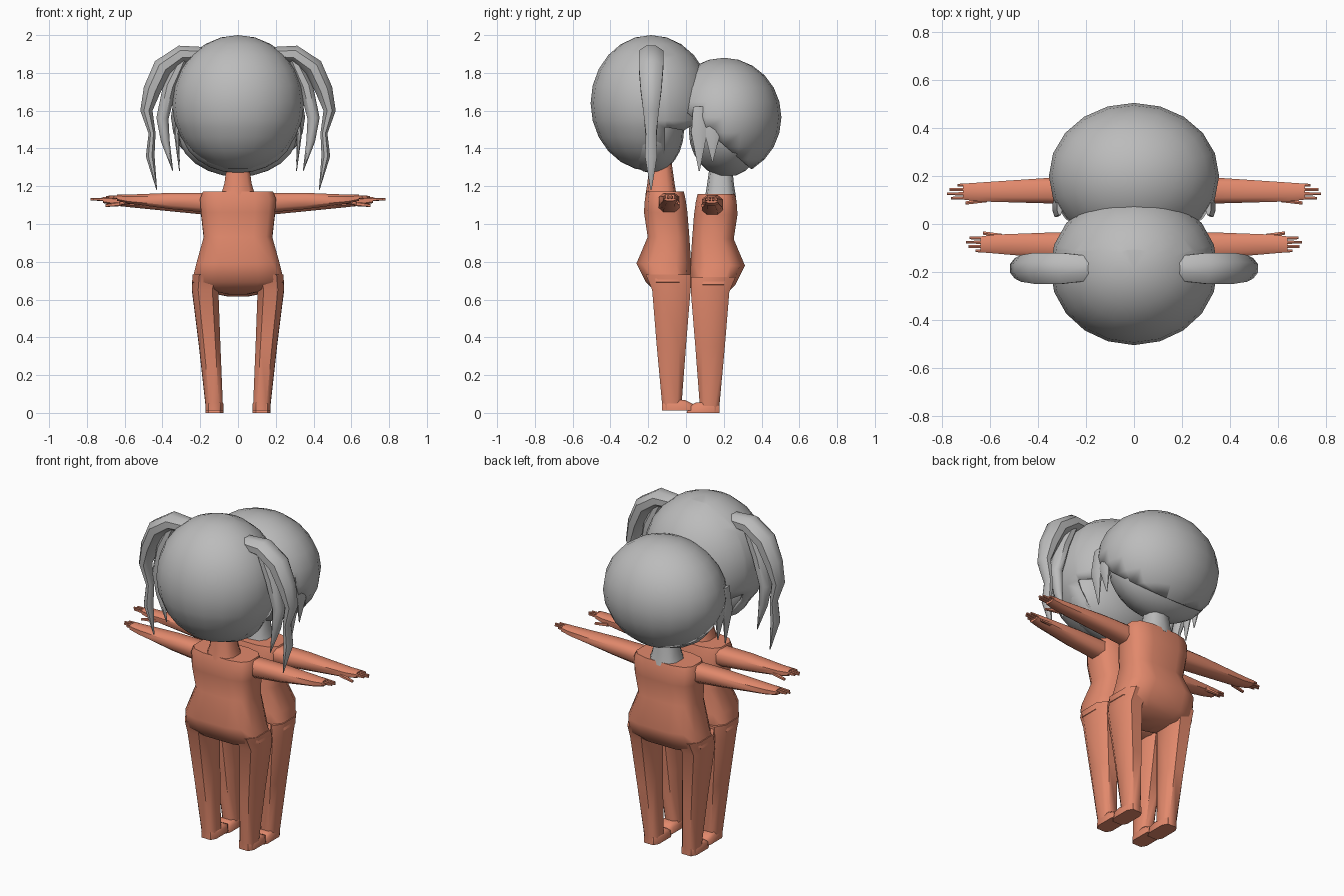
import bpy, bmesh, math
from mathutils import Vector, Matrix

cube = bpy.data.objects.get("Cube")
if cube:
    bpy.data.objects.remove(cube)


def material(name, rgb):
    m = bpy.data.materials.new(name)
    m.use_nodes = True
    col = (*rgb, 1)
    m.diffuse_color = col
    m.node_tree.nodes["Principled BSDF"].inputs["Base Color"].default_value = col
    return m


GREY = material("soft grey", (0.5, 0.5, 0.5))
SKIN = material("terracotta skin", (0.76, 0.25, 0.15))


def finish(bm, name, mat, place, angle=50):
    bmesh.ops.recalc_face_normals(bm, faces=bm.faces)
    bm.transform(place)
    mesh = bpy.data.meshes.new(name)
    bm.to_mesh(mesh)
    bm.free()
    mesh.materials.append(mat)
    ob = bpy.data.objects.new(name, mesh)
    bpy.context.collection.objects.link(ob)
    bpy.ops.object.select_all(action='DESELECT')
    ob.select_set(True)
    bpy.context.view_layer.objects.active = ob
    bpy.ops.object.shade_smooth_by_angle(angle=math.radians(angle))
    return ob


def loft(name, rings, mat, place, sides=10, power=0.7):
    """Skin rings given as (centre, half axis u, half axis v)."""
    bm = bmesh.new()
    loops = []
    for c, u, v in rings:
        loop = []
        for i in range(sides):
            a = 2 * math.pi * (i + 0.5) / sides
            cu, sv = (math.copysign(abs(f) ** power, f) for f in (math.cos(a), math.sin(a)))
            loop.append(bm.verts.new(Vector(c) + Vector(u) * cu + Vector(v) * sv))
        loops.append(loop)
    for a, b in zip(loops, loops[1:]):
        for i in range(sides):
            j = (i + 1) % sides
            bm.faces.new((a[i], a[j], b[j], b[i]))
    bm.faces.new(loops[0])
    bm.faces.new(loops[-1])
    return finish(bm, name, mat, place)


def upright(name, rows, mat, place, **kw):
    """Rows of (height, x min, x max, y min, y max)."""
    rings = [(((a + b) / 2, (c + d) / 2, z), ((b - a) / 2, 0, 0), (0, (d - c) / 2, 0))
             for z, a, b, c, d in rows]
    return loft(name, rings, mat, place, **kw)


def sideways(name, rows, s, mat, place, **kw):
    """Rows of (x, y min, y max, z min, z max), on side s."""
    rings = [((s * x, (a + b) / 2, (c + d) / 2), (0, (b - a) / 2, 0), (0, 0, (d - c) / 2))
             for x, a, b, c, d in rows]
    return loft(name, rings, mat, place, **kw)


def strand(name, path, s, y, mat, place):
    """Tapered lock of hair along points of (x, z, thickness, depth)."""
    rings = []
    for i, (x, z, t, d) in enumerate(path):
        p, q = path[max(i - 1, 0)], path[min(i + 1, len(path) - 1)]
        n = Vector((-(q[1] - p[1]), 0, q[0] - p[0])).normalized() * t
        rings.append(((s * x, y, z), (0, d, 0), (s * n.x, 0, n.z)))
    return loft(name, rings, mat, place, sides=8, power=1)


def ball(centre, radii, segments=20, rows=12):
    bm = bmesh.new()
    bmesh.ops.create_uvsphere(bm, u_segments=segments, v_segments=rows, radius=1)
    bm.transform(Matrix.Translation(centre) @ Matrix.Diagonal((*radii, 1)))
    return bm


def hair(name, centre, radii, planes, is_open, place):
    """Ball cut along planes, with the face opening removed and a jagged fringe."""
    bm = ball(centre, radii)
    for co, no in planes:
        bmesh.ops.bisect_plane(bm, geom=bm.verts[:] + bm.edges[:] + bm.faces[:],
                               plane_co=co, plane_no=no)
    gone = [f for f in bm.faces if is_open(f.calc_center_median())]
    bmesh.ops.delete(bm, geom=gone, context='FACES')
    fringe = [v for v in bm.verts if v.is_boundary and v.co.y > centre[1] + 0.15]
    for i, v in enumerate(sorted(fringe, key=lambda v: v.co.x)):
        v.co.z += 0.025 if i % 2 else -0.015
    ob = finish(bm, name, GREY, place)
    shell = ob.modifiers.new("thickness", 'SOLIDIFY')
    shell.thickness = 0.012
    shell.offset = -1


def body(tag, place, reach, neck_mat):
    # torso, local front is +y
    upright(tag + "_torso", [(1.16, -.19, .19, -.21, -.01), (1.12, -.205, .205, -.22, 0),
                             (1.05, -.2, .2, -.225, .01), (.92, -.185, .185, -.205, .02),
                             (.78, -.225, .225, -.265, .03), (.68, -.25, .25, -.215, .03),
                             (.645, -.2, .2, -.18, .025), (.615, -.05, .05, -.12, 0)],
            SKIN, place, sides=12, power=.6)
    upright(tag + "_neck", [(1.14, -.095, .095, -.215, -.05), (1.2, -.075, .075, -.205, -.06),
                            (1.34, -.055, .055, -.19, -.08)], neck_mat, place)
    for s, side in ((1, "left"), (-1, "right")):
        def n(part):
            return f"{tag}_{side}_{part}"
        # leg and foot
        mirror = place @ Matrix.Diagonal((s, 1, 1, 1))
        upright(n("leg"), [(.72, .08, .245, -.22, .03), (.64, .1, .247, -.185, .03),
                           (.35, .09, .21, -.16, .005), (.04, .078, .175, -.13, -.02),
                           (0, .078, .172, -.13, -.02)], SKIN, mirror, sides=8)
        upright(n("foot"), [(.055, .085, .165, -.12, 0), (.035, .075, .175, -.13, .04),
                            (0, .075, .175, -.13, .05)], SKIN, mirror, sides=8, power=.5)
        # arm and palm
        x = reach
        sideways(n("arm"), [(.16, -.15, -.03, 1.045, 1.155), (.36, -.145, -.033, 1.065, 1.155),
                            (.58 * x, -.125, -.042, 1.095, 1.145), (.64 * x, -.12, -.05, 1.11, 1.145)],
                 s, SKIN, place, sides=8)
        # fingers and thumb
        for k, tip in enumerate((.66, .69, .7, .685)):
            y = -.112 + .018 * k
            sideways(n(f"finger_{k + 1}"), [(.62 * x, y - .008, y + .008, 1.12, 1.14),
                                            (tip * x, y - .006, y + .006, 1.125, 1.137)],
                     s, SKIN, place, sides=6)
        sideways(n("thumb"), [(.55 * x, -.06, -.04, 1.095, 1.12),
                              (.63 * x, -.045, -.03, 1.09, 1.105)], s, SKIN, place, sides=6)


near = Matrix.Translation((0, 0, .012))
far = Matrix.Translation((0, .05, 0)) @ Matrix.Rotation(math.pi, 4, 'Z')

body("near", near, 1.0, SKIN)
body("far", far, 1.115, GREY)

ident = Matrix.Identity(4)

# near figure: head, rounded hair and two pigtails
finish(ball((0, -.18, 1.5), (.3, .17, .23)), "near_head", GREY, ident)
hair("near_hair", (0, -.185, 1.64), (.35, .32, .36),
     [((0, 0, 1.51), (0, 0, 1)), ((0, -.11, 0), (0, 1, 0))],
     lambda c: c.y > -.11 and c.z < 1.51, ident)
for s, side in ((1, "left"), (-1, "right")):
    strand(f"near_{side}_pigtail",
           [(.18, 1.9, .04, .055), (.3, 1.9, .05, .07), (.4, 1.83, .055, .07),
            (.455, 1.71, .05, .06), (.485, 1.6, .035, .045), (.455, 1.48, .02, .03),
            (.465, 1.36, .025, .035), (.43, 1.18, .002, .003)], s, -.185, GREY, ident)
    strand(f"near_{side}_inner_lock",
           [(.29, 1.88, .03, .04), (.36, 1.73, .04, .05), (.4, 1.56, .035, .04),
            (.385, 1.44, .025, .03), (.345, 1.28, .002, .003)], s, -.185, GREY, ident)

# far figure: head, bob with slanted hairline, and side locks
finish(ball((0, .215, 1.49), (.32, .2, .24)), "far_head", GREY, ident)
slope = Vector((0, .88, 1))
edge = Vector((0, .13, 1.48))
hair("far_hair", (0, .2, 1.565), (.355, .305, .315), [(edge, slope)],
     lambda c: (c - edge).dot(slope) < 0, ident)
for s, side in ((1, "left"), (-1, "right")):
    for k, (y, tip) in enumerate(((.07, 1.28), (.14, 1.33))):
        strand(f"far_{side}_lock_{k + 1}",
               [(.31, 1.62, .012, .035), (.325, 1.48, .015, .045), (.31, tip, .002, .003)],
               s, y, GREY, ident)
